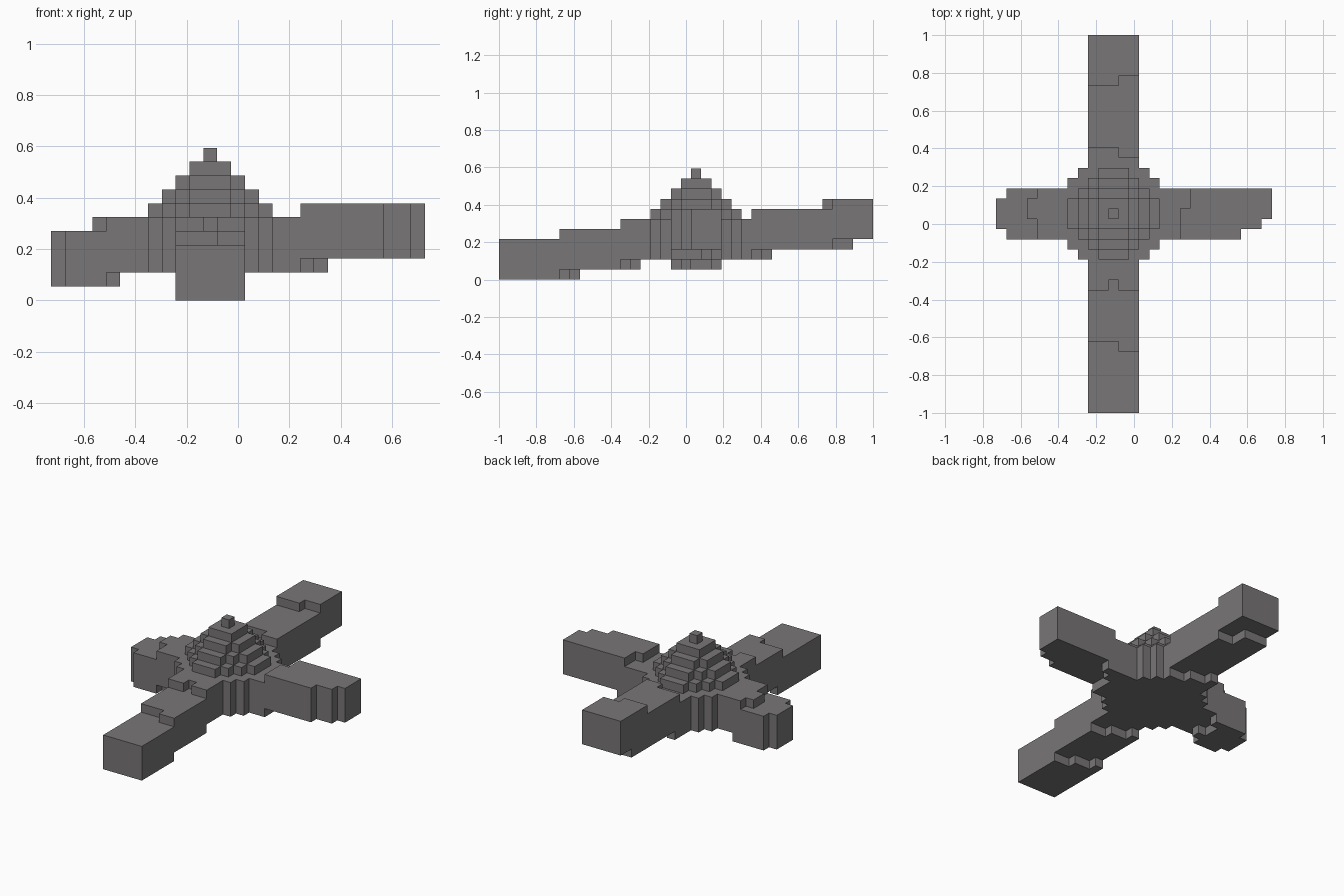
import bpy
import bmesh
from mathutils import Vector

default = bpy.data.objects.get("Cube")
if default:
    bpy.data.objects.remove(default, do_unlink=True)

UNIT = 2 / 37                       # edge of one block
ORIGIN = Vector((-13.5, -18.5, 0))  # grid corner, in blocks
CX, CY = 11, 19                     # hub column

stone = bpy.data.materials.new("stone_grey")
stone.use_nodes = True
colour = (0.19, 0.18, 0.18, 1)
stone.diffuse_color = colour
stone.node_tree.nodes["Principled BSDF"].inputs["Base Color"].default_value = colour


def build_blocks(name, cells):
    """Skin a set of grid cells with flat faces, merging coplanar ones."""
    cells = set(cells)
    bm = bmesh.new()
    corners = {}

    def corner(p):
        key = tuple(p)
        if key not in corners:
            corners[key] = bm.verts.new((Vector(p) + ORIGIN) * UNIT)
        return corners[key]

    for cell in cells:
        for axis in range(3):
            for side in (0, 1):
                near = list(cell)
                near[axis] += 2 * side - 1
                if tuple(near) in cells:
                    continue
                u, v = (axis + 1) % 3, (axis + 2) % 3
                loop = []
                for du, dv in ((0, 0), (1, 0), (1, 1), (0, 1)):
                    p = list(cell)
                    p[axis] += side
                    p[u] += du
                    p[v] += dv
                    loop.append(corner(p))
                bm.faces.new(loop if side else loop[::-1])
    bmesh.ops.dissolve_limit(bm, angle_limit=0.02, verts=bm.verts[:], edges=bm.edges[:])
    bm.normal_update()
    mesh = bpy.data.meshes.new(name)
    bm.to_mesh(mesh)
    bm.free()
    mesh.materials.append(stone)
    bpy.context.collection.objects.link(bpy.data.objects.new(name, mesh))


def build_arm(name, axis, first_lane, spans, base, tops, bottoms):
    """Sloped beam of five lanes: each lane climbs one block at its own steps."""
    cells = []
    for lane, (start, end) in enumerate(spans):
        for along in range(start, end):
            low = base + sum(along >= steps[lane] for steps in bottoms)
            high = base + 4 + sum(along >= steps[lane] for steps in tops)
            across = first_lane + lane
            for z in range(low, high):
                cells.append((along, across, z) if axis == "x" else (across, along, z))
    build_blocks(name, cells)


# Round hub, a square with its corner blocks cut
R = range(-4, 5)
build_blocks("hub", [(CX + x, CY + y, z) for x in R for y in R for z in range(2, 6)
                     if abs(x) + abs(y) < 8])

# Stepped dome, each tier one block narrower
for n in range(5):
    tier = range(-n, n + 1)
    build_blocks(f"dome_tier_{5 - n}", [(CX + x, CY + y, 10 - n) for x in tier for y in tier
                                        if abs(x) + abs(y) <= n + 1])

# Long beam, low at the front and high at the back
build_arm("front_arm", "y", 9, [(0, 15)] * 5, 0,
          tops=[(7, 7, 7, 6, 6), (12, 12, 13, 12, 12)],
          bottoms=[(8, 7, 7, 6, 6), (14, 13, 13, 12, 12)])
build_arm("back_arm", "y", 9, [(24, 37)] * 5, 2,
          tops=[(26, 26, 26, 25, 25), (32, 32, 32, 33, 33)],
          bottoms=[(27, 26, 26, 25, 25), (35, 35, 35, 33, 33)])

# Short beam, low on the right and high on the left, with ragged ends
build_arm("right_arm", "x", 17, [(1, 7), (0, 7), (0, 7), (0, 7), (1, 7)], 1,
          tops=[(4, 4, 3, 3, 4)],
          bottoms=[(4, 5, 4, 4, 5)])
build_arm("left_arm", "x", 17, [(16, 24), (16, 26), (16, 27), (16, 27), (16, 27)], 2,
          tops=[(18, 18, 18, 19, 19)],
          bottoms=[(18, 18, 18, 19, 20)])
